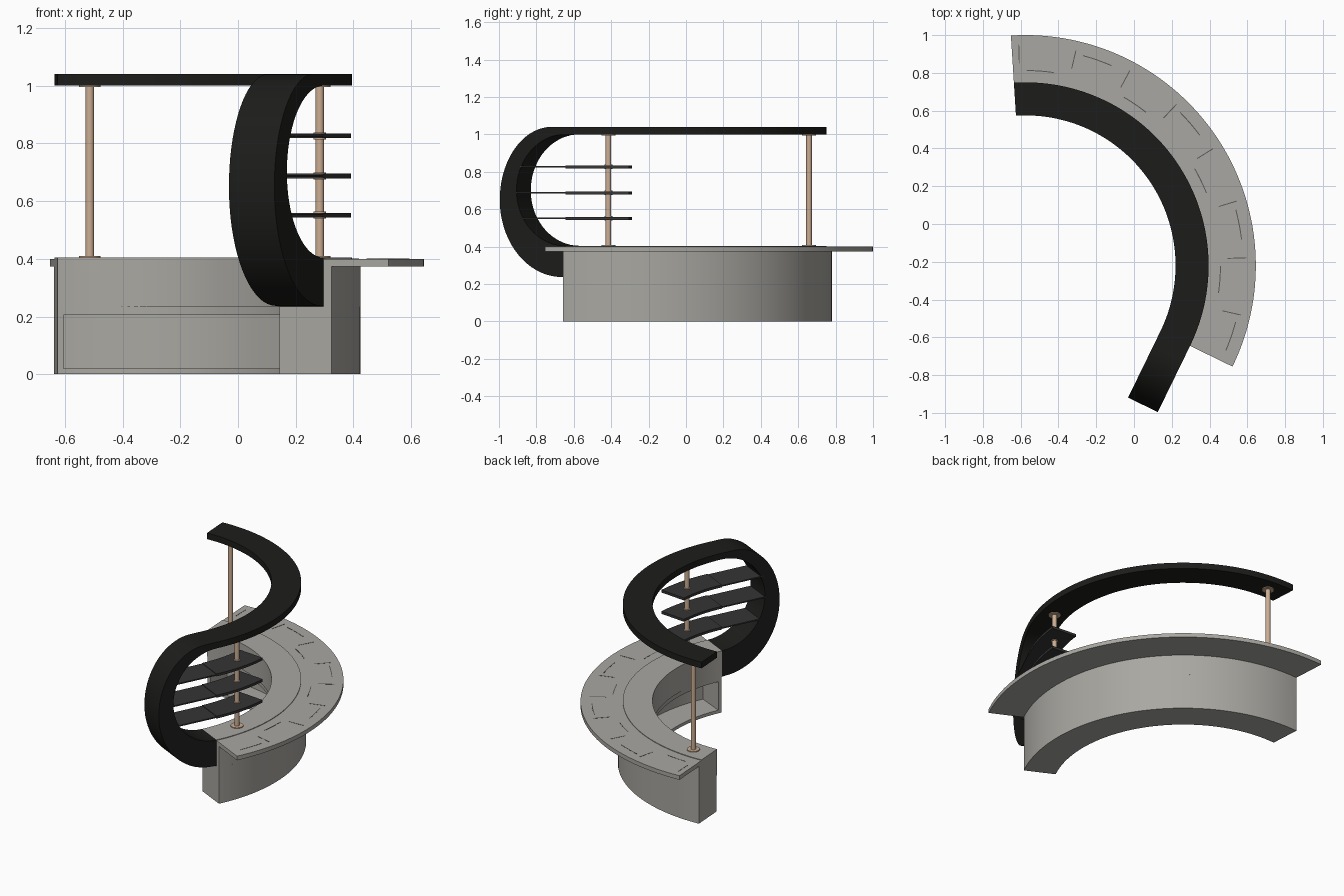
import bpy, bmesh
from math import sin, cos, pi, radians, sqrt

if "Cube" in bpy.data.objects:
    bpy.data.objects.remove(bpy.data.objects["Cube"])

CX, CY = -0.575, -0.22          # centre of the curved plan
A0, A1 = -26.0, 93.6            # angular range in degrees


def material(name, c):
    m = bpy.data.materials.new(name)
    m.diffuse_color = (*c, 1)
    m.use_nodes = True
    m.node_tree.nodes["Principled BSDF"].inputs["Base Color"].default_value = m.diffuse_color
    return m


BLACK = material("black", (0.012, 0.012, 0.011))
DARK = material("dark_grey", (0.035, 0.035, 0.035))
TAN = material("tan", (0.60, 0.42, 0.29))
STONE = material("stone", (0.40, 0.39, 0.36))
LINE = material("groove_grey", (0.10, 0.10, 0.09))


def polar(r, a, z):
    return (CX + r * cos(radians(a)), CY + r * sin(radians(a)), z)


def tail(r, t, z):
    """Point on the straight tangent leaving the arc at its front end."""
    x, y, _ = polar(r, A0, 0)
    return (x + t * sin(radians(A0)), y - t * cos(radians(A0)), z)


def add_sweep(bm, sections):
    rings = [[bm.verts.new(p) for p in s] for s in sections]
    n = len(rings[0])
    for a, b in zip(rings, rings[1:]):
        for i in range(n):
            j = (i + 1) % n
            bm.faces.new((a[i], a[j], b[j], b[i]))
    bm.faces.new(rings[0])
    bm.faces.new(rings[-1][::-1])


def finish(name, bm, mat):
    bmesh.ops.recalc_face_normals(bm, faces=bm.faces)
    me = bpy.data.meshes.new(name)
    bm.to_mesh(me)
    bm.free()
    ob = bpy.data.objects.new(name, me)
    bpy.context.collection.objects.link(ob)
    me.materials.append(mat)
    bpy.context.view_layer.objects.active = ob
    ob.select_set(True)
    bpy.ops.object.shade_smooth_by_angle(angle=radians(30))
    ob.select_set(False)
    return ob


def rect(r0, r1, z0, z1):
    return [(r0, z0), (r1, z0), (r1, z1), (r0, z1)]


def arc_sections(profile, a0, a1, n):
    return [[polar(r, a0 + (a1 - a0) * i / n, z) for r, z in profile]
            for i in range(n + 1)]


def arc(name, profile, mat, a0=A0, a1=A1, n=64):
    bm = bmesh.new()
    add_sweep(bm, arc_sections(profile, a0, a1, n))
    return finish(name, bm, mat)


# Lower cabinet: open niche facing inwards, closed by end panels
niche = [(0.80, 0), (1.0, 0), (1.0, 0.235), (0.80, 0.235),
         (0.80, 0.205), (0.98, 0.205), (0.98, 0.02), (0.80, 0.02)]
arc("cabinet_base", niche, STONE, A0 + 1.5, A1 - 1.5)
arc("cabinet_end_front", rect(0.80, 1.0, 0, 0.235), STONE, A0, A0 + 1.5, 2)
arc("cabinet_end_back", rect(0.80, 1.0, 0, 0.235), STONE, A1 - 1.5, A1, 2)

# Upper cabinet and overhanging counter
upper = [(0.795, 0.235), (1.0, 0.235), (1.0, 0.375), (0.97, 0.375),
         (0.97, 0.404), (0.795, 0.404)]
arc("cabinet_top", upper, STONE)
arc("counter_slab", rect(0.97, 1.22, 0.373, 0.4), STONE)

# Thin inlay lines on the counter
bm = bmesh.new()
count = 8
step = (A1 - A0) / count
for i in range(count):
    a = A0 + step * i
    r = 1.03 if i % 2 else 1.15
    add_sweep(bm, arc_sections(rect(r, r + 0.005, 0.399, 0.401),
                               a + 3, a + step - 4, 8))
    add_sweep(bm, arc_sections(rect(1.07, 1.17, 0.399, 0.401),
                               a + step - 2, a + step - 1.75, 1))
finish("counter_inlay", bm, LINE)

# Ribbon: flat canopy arc that curls down to the cabinet end
R0, R1 = 0.795, 0.97
secs = arc_sections(rect(R0, R1, 1.0, 1.04), A1, A0, 64)
N = 36
for i in range(N + 1):
    th = pi / 2 - pi * i / N
    c, s = max(cos(th), 0), sin(th)
    if s >= 0:
        ot, oz = 0.08 + 0.31 * c, 0.65 + 0.39 * s
    else:
        ot, oz = 0.02 + 0.37 * c, 0.65 + 0.413 * s
    it, iz = 0.29 * c + 0.001, 0.70 + (0.30 if s >= 0 else 0.296) * s
    secs.append([tail(R0, it, iz), tail(R1, it, iz),
                 tail(R1, ot, oz), tail(R0, ot, oz)])
secs.append([tail(R0, 0, 0.404), tail(R1, 0, 0.404),
             tail(R1, 0, 0.235), tail(R0, 0, 0.235)])
bm = bmesh.new()
add_sweep(bm, secs)
finish("canopy_ribbon", bm, BLACK)

# Shelves: thick curved part plus thin straight part meeting the ribbon
for k, z in enumerate((0.551, 0.687, 0.826)):
    arc(f"shelf_{k + 1}", rect(R0, R1, z - 0.008, z + 0.008), DARK, A0, -5, 14)
    t = 0.29 * sqrt(1 - ((z - 0.7) / 0.3) ** 2) + 0.02
    bm = bmesh.new()
    add_sweep(bm, [[tail(r, d, zz) for r, zz in
                    rect(R0, R1, z - 0.004, z + 0.004)] for d in (0, t)])
    finish(f"shelf_extension_{k + 1}", bm, DARK)


# Posts with flanges
def cylinder(name, a, r, z0, z1):
    x, y, _ = polar(0.88, a, 0)
    bm = bmesh.new()
    add_sweep(bm, [[(x + r * cos(2 * pi * i / 24), y + r * sin(2 * pi * i / 24), z)
                    for i in range(24)] for z in (z0, z1)])
    finish(name, bm, TAN)


for label, a in (("front", -12.8), ("back", 86)):
    cylinder(f"{label}_post", a, 0.015, 0.404, 1.0)
    cylinder(f"{label}_post_foot", a, 0.038, 0.403, 0.409)
    cylinder(f"{label}_post_head", a, 0.038, 0.995, 1.001)
for k, z in enumerate((0.551, 0.687, 0.826)):
    cylinder(f"shelf_collar_{k + 1}", -12.8, 0.021, z - 0.012, z + 0.012)
